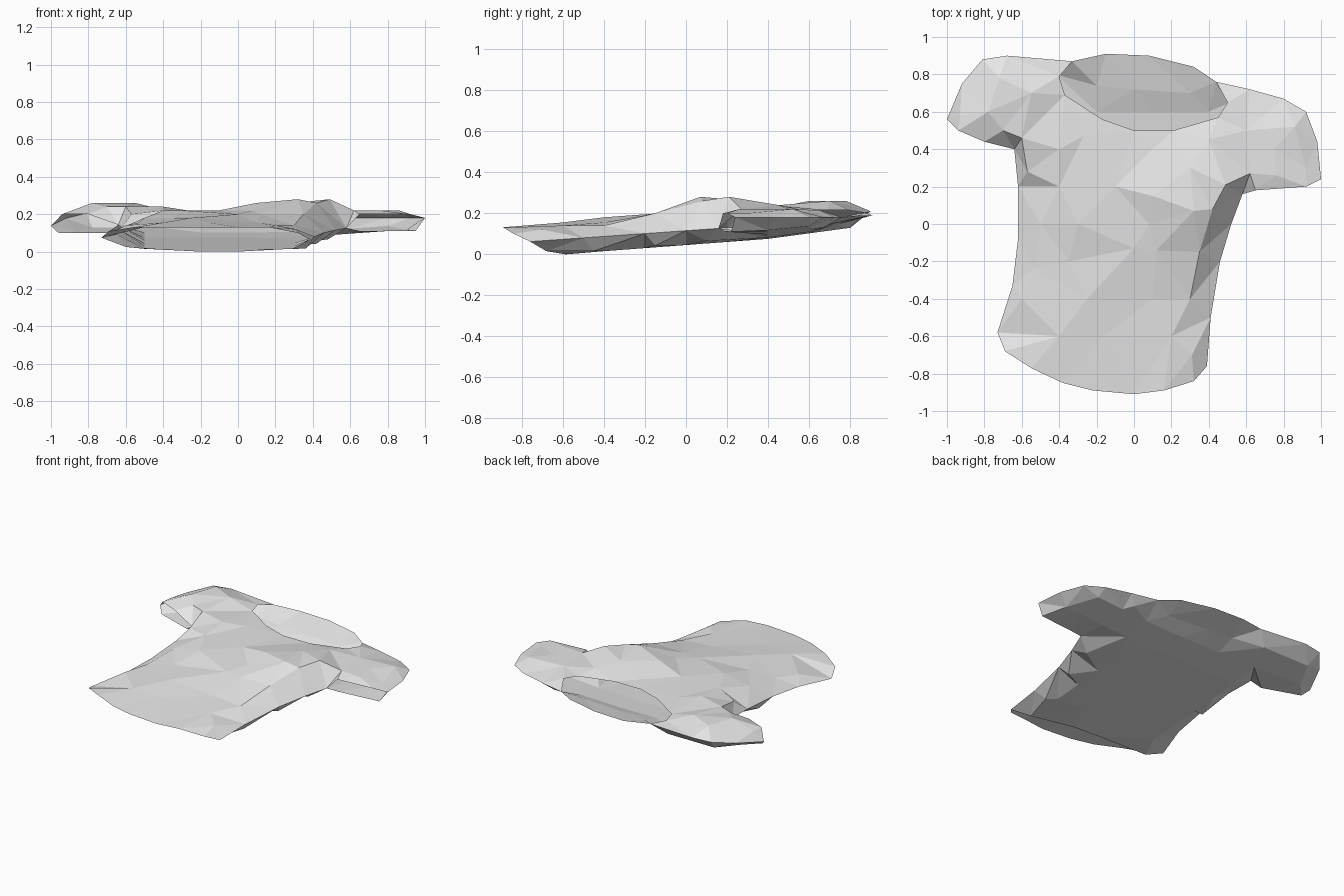
import bpy
from mathutils import Vector
from mathutils.geometry import delaunay_2d_cdt

cube = bpy.data.objects.get("Cube")
if cube:
    bpy.data.objects.remove(cube, do_unlink=True)

# Single cloth colour
cloth = bpy.data.materials.new("light_grey_cloth")
cloth.use_nodes = True
cloth_colour = (0.8, 0.8, 0.8, 1)
cloth.diffuse_color = cloth_colour
cloth.node_tree.nodes["Principled BSDF"].inputs["Base Color"].default_value = cloth_colour


def make_panel(name, outline, inner_points, faces_up):
    """Triangulate a clockwise cloth outline with its crease points."""
    outline = outline[::-1]
    points = [Vector(p) for p in outline + inner_points]
    flat, _, triangles, originals, _, _ = delaunay_2d_cdt(
        [p.xy for p in points], [], [list(range(len(outline)))], 1, 1e-5)
    # Lift each flat point back to the height it was given
    verts = [(v.x, v.y, points[source[0]].z) for v, source in zip(flat, originals)]
    faces = [tuple(t) if faces_up else tuple(reversed(t)) for t in triangles]
    mesh = bpy.data.meshes.new(name)
    mesh.from_pydata(verts, [], faces)
    mesh.materials.append(cloth)
    mesh.update()
    panel = bpy.data.objects.new(name, mesh)
    bpy.context.collection.objects.link(panel)
    return panel


def level(height, *points):
    """Place plan points at one height."""
    return [(x, y, height) for x, y in points]


def side_seam(*points):
    """Place plan points on the side seam, which climbs from hem to armpit."""
    return [(x, y, .115 + .07 * y) for x, y in points]


def shoulder_seam(*points):
    """Place plan points on the right shoulder, which climbs toward the neck."""
    return [(x, y, .02 + .21 * y) for x, y in points]


def underside(*points):
    """Place plan points on the tilted back, lifted toward sleeve and neck."""
    return [(x, y, .045 + .075 * y + .07 * max(0, x - .3) + .06 * max(0, y - .4))
            for x, y in points]


def underside_rows(rows, columns):
    """Spread points evenly over the back."""
    return underside(*[(x / 10, y / 10) for y in rows for x in columns])


# Seams shared by both panels, clockwise from the right hem corner
right_side = side_seam((-.73, -.58), (-.65, -.33), (-.62, -.08), (-.62, .2), (-.64, .4))
right_shoulder = shoulder_seam(
    (-1, .56), (-.92, .75), (-.81, .88), (-.68, .9), (-.33, .87))
left_shoulder = level(.18, (.44, .76), (.62, .72), (.8, .67), (.92, .6),
                      (.98, .44), (1, .24))
left_side = side_seam((.58, .16), (.52, 0), (.46, -.2), (.41, -.5), (.39, -.76))

# Open sleeve ends: upper lips and lower lips
right_cuff_upper = level(.2, (-.8, .44), (-.94, .5))
right_cuff_lower = level(.1, (-.7, .43), (-.96, .52))
left_cuff_upper = level(.2, (.92, .2), (.65, .18))
left_cuff_lower = level(.11, (.95, .22), (.65, .19))

# Neck opening: low front edge and raised back edge
front_neck = level(.215, (-.4, .79), (-.37, .69), (-.17, .56), (0, .5),
                   (.21, .5), (.45, .57), (.5, .65))
back_neck = level(.19, (-.15, .91), (.08, .9), (.32, .84))

# Hem opening: the front edge hangs past the back edge
front_hem = level(.1, (.32, -.84)) + level(
    .13, (.16, -.89), (0, -.91), (-.22, -.89), (-.38, -.85), (-.55, -.77)
) + level(.11, (-.69, -.68))
back_hem = level(.015, (.29, -.68)) + level(0, (0, -.59), (-.2, -.58)) + level(
    .025, (-.6, -.6))

# Folds across the front of the torso, from the hem up to the chest
torso_folds = (
    level(.14, (-.6, -.4), (.2, -.6), (.3, -.4))
    + level(.12, (.31, -.7))
    + level(.155, (-.4, -.6), (-.16, -.6), (.1, -.4), (-.53, -.24))
    + level(.18, (-.25, -.4), (-.35, -.2), (-.5, 0))
    + level(.2, (0, -.13), (.12, -.14), (.35, -.15), (-.57, .28))
    + level(.22, (-.3, 0), (.08, 0), (-.1, .2), (-.4, .2), (.1, .4), (-.27, .47))
    + level(.26, (.42, .08), (.3, .3), (.1, .15))
    + level(.28, (.32, .07), (.49, .21)))

# Folds along the sleeves and shoulders
sleeve_folds = (
    level(.24, (-.4, .4), (-.6, .46), (-.7, .5), (.4, .45))
    + level(.26, (-.55, .7), (-.72, .78), (-.78, .6))
    + level(.2, (-.93, .58), (.92, .3))
    + level(.22, (.6, .5), (.75, .4), (.86, .52), (.62, .27), (.76, .26)))

# The back follows even rows, with points close to the seams to keep it broad
back_folds = (
    underside_rows((-4, -2, 0, 2), (-5, -2, 1, 3))
    + underside_rows((4, 6), (-5, -2, 1, 4, 6, 8))
    + underside((-.87, .62), (-.78, .8), (-.6, .8), (-.42, .8), (.56, .67),
                (.9, .4), (-.57, 0), (.36, -.45), (.42, -.15), (.48, .1))
    + level(.145, (-.2, .74), (0, .72), (.3, .7)))

make_panel("front_panel",
           right_side + right_cuff_upper + right_shoulder + front_neck
           + left_shoulder + left_cuff_upper + left_side + front_hem,
           torso_folds + sleeve_folds, True)
make_panel("back_panel",
           right_side + right_cuff_lower + right_shoulder + back_neck
           + left_shoulder + left_cuff_lower + left_side + back_hem,
           back_folds, False)
